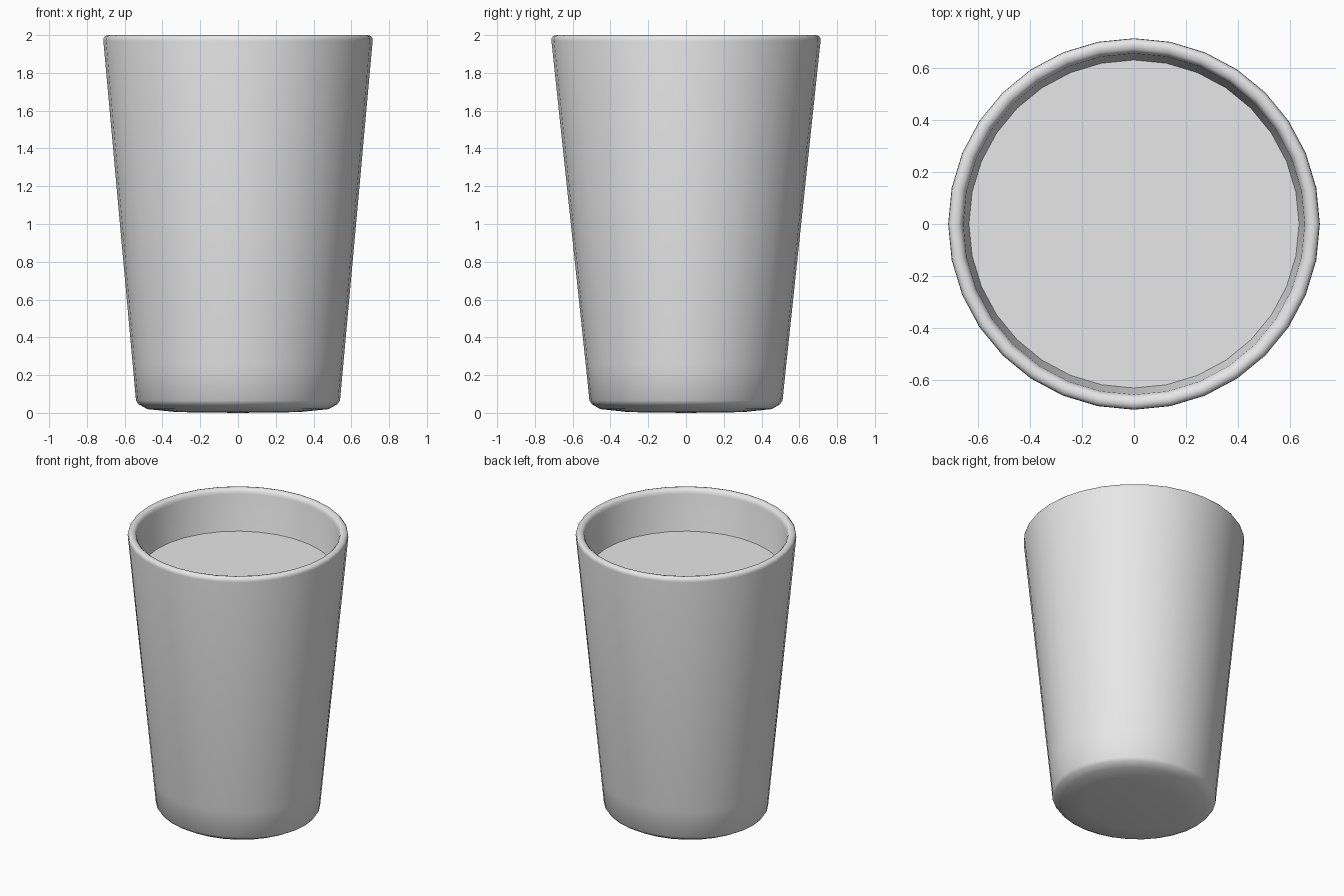
import bpy, bmesh, math

if "Cube" in bpy.data.objects:
    bpy.data.objects.remove(bpy.data.objects["Cube"], do_unlink=True)

SEGMENTS = 32


def make_material(name, rgb):
    mat = bpy.data.materials.new(name)
    mat.use_nodes = True
    color = (*rgb, 1.0)
    mat.diffuse_color = color
    mat.node_tree.nodes["Principled BSDF"].inputs["Base Color"].default_value = color
    return mat


def lathe(name, profile, mat, angle):
    """Revolve (radius, z) points that start and end on the axis."""
    bm = bmesh.new()
    rings = []
    for r, z in profile:
        if r == 0:
            rings.append([bm.verts.new((0, 0, z))])
            continue
        squash = 1 - 0.055 * (1 - z / 2)  # base is slightly oval
        ring = []
        for i in range(SEGMENTS):
            a = 2 * math.pi * i / SEGMENTS
            ring.append(bm.verts.new((r * math.cos(a), r * squash * math.sin(a), z)))
        rings.append(ring)
    for lo, hi in zip(rings, rings[1:]):
        for i in range(SEGMENTS):
            j = (i + 1) % SEGMENTS
            if len(lo) == 1:
                bm.faces.new((lo[0], hi[j], hi[i]))
            elif len(hi) == 1:
                bm.faces.new((lo[i], lo[j], hi[0]))
            else:
                bm.faces.new((lo[i], lo[j], hi[j], hi[i]))
    bmesh.ops.recalc_face_normals(bm, faces=bm.faces)
    mesh = bpy.data.meshes.new(name)
    bm.to_mesh(mesh)
    bm.free()
    mesh.materials.append(mat)
    obj = bpy.data.objects.new(name, mesh)
    bpy.context.collection.objects.link(obj)
    bpy.ops.object.select_all(action="DESELECT")
    obj.select_set(True)
    bpy.context.view_layer.objects.active = obj
    bpy.ops.object.shade_smooth_by_angle(angle=math.radians(angle))
    return obj


grey = make_material("plain grey", (0.8, 0.8, 0.8))

# Tapered tumbler: base, outer wall, rounded rim, inner wall, inner floor
lathe("cup", [
    (0, 0.0), (0.32, 0.004), (0.48, 0.02), (0.525, 0.045), (0.54, 0.065),
    (0.557, 0.25), (0.713, 1.97), (0.711, 1.985), (0.702, 1.996), (0.688, 2.0),
    (0.671, 1.996), (0.660, 1.985), (0.655, 1.965),
    (0.500, 0.16), (0.46, 0.11), (0, 0.10),
], grey, 60)

# Drink filling the cup, its rim tucked just inside the wall
lathe("drink", [
    (0, 0.12), (0.46, 0.13), (0.505, 0.18), (0.637, 1.71), (0, 1.71),
], grey, 40)
